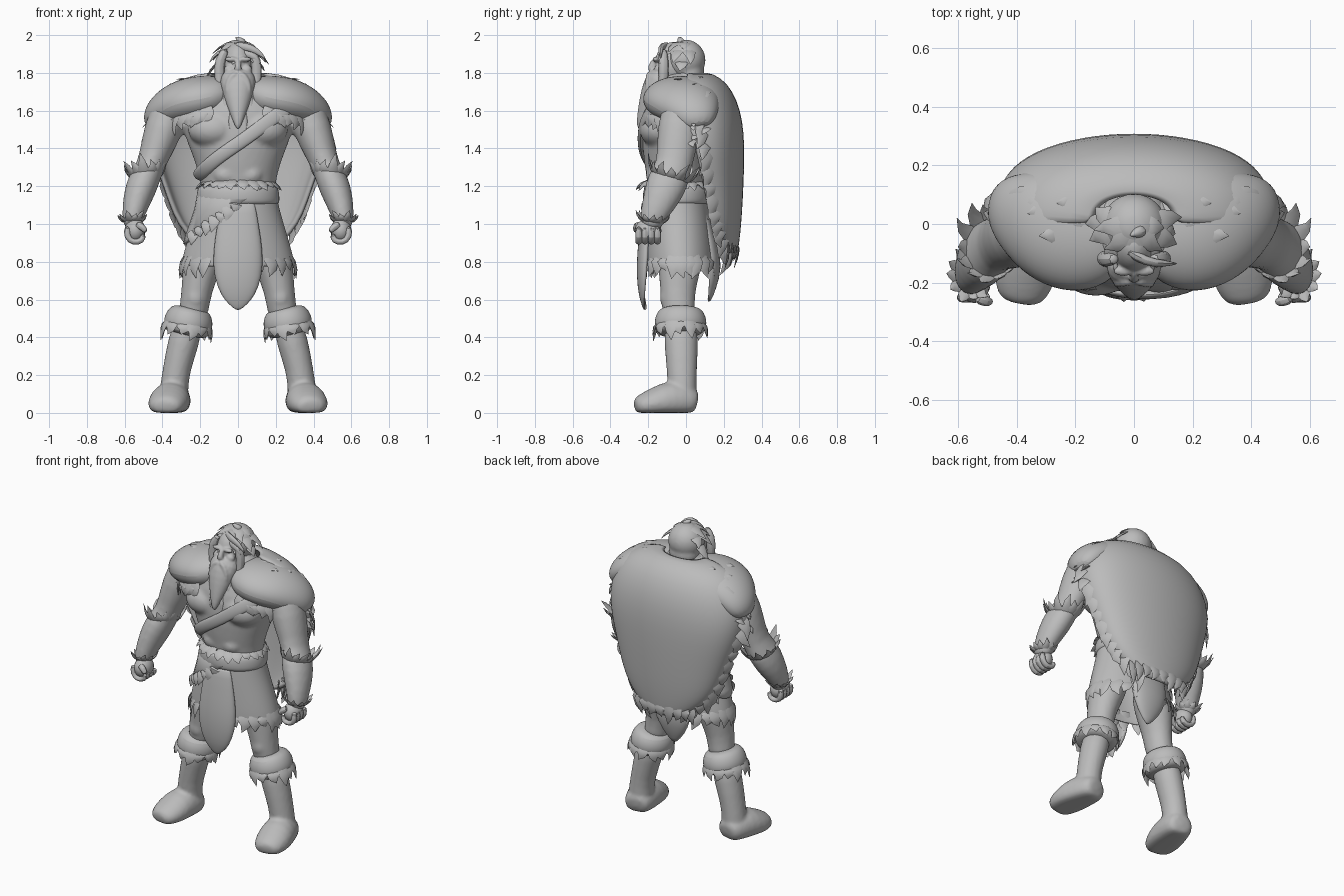
import bpy, bmesh, random
from math import sin, cos, pi
from mathutils import Vector, Matrix

random.seed(4)
cube = bpy.data.objects.get("Cube")
if cube:
    bpy.data.objects.remove(cube)

grey = bpy.data.materials.new("clay_grey")
grey.use_nodes = True
grey.diffuse_color = (0.5, 0.5, 0.5, 1)
grey.node_tree.nodes["Principled BSDF"].inputs["Base Color"].default_value = (0.5, 0.5, 0.5, 1)
parts = []


def finish(name, bm, mirror=False, smooth=0, thick=0, blend=0):
    """Turn a bmesh into an object with the shared material and modifiers."""
    bmesh.ops.recalc_face_normals(bm, faces=bm.faces)
    mesh = bpy.data.meshes.new(name)
    bm.to_mesh(mesh)
    bm.free()
    mesh.materials.append(grey)
    ob = bpy.data.objects.new(name, mesh)
    bpy.context.scene.collection.objects.link(ob)
    if thick:
        ob.modifiers.new("Thickness", "SOLIDIFY").thickness = thick
    if smooth:
        sub = ob.modifiers.new("Smooth", "SUBSURF")
        sub.levels = sub.render_levels = smooth
    if blend:
        mesh_mod = ob.modifiers.new("Blend", "REMESH")
        mesh_mod.voxel_size = blend
        mesh_mod.use_smooth_shade = True
        ob.modifiers.new("Soften", "SMOOTH").iterations = 4
    if mirror:
        ob.modifiers.new("Mirror", "MIRROR")
    parts.append(ob)
    return ob


def add_tube(bm, path, sides=12, cap=True, ref=(0, 1, 0), floor=False):
    """Loft elliptical rings (x, y, z, radius_a, radius_b) along a path."""
    rings = []
    for i, (x, y, z, ra, rb) in enumerate(path):
        t = Vector(path[min(i + 1, len(path) - 1)][:3]) - Vector(path[max(i - 1, 0)][:3])
        a = Vector(ref).cross(t).normalized()
        b = t.cross(a).normalized()
        ring = []
        for k in range(sides):
            w = 2 * pi * k / sides
            p = Vector((x, y, z)) + a * ra * cos(w) + b * rb * sin(w)
            if floor:
                p.z = max(p.z, 0)
            ring.append(bm.verts.new(p))
        rings.append(ring)
    for r, q in zip(rings, rings[1:]):
        for k in range(sides):
            n = (k + 1) % sides
            bm.faces.new((r[k], r[n], q[n], q[k]))
    if cap:
        bm.faces.new(rings[0])
        bm.faces.new(rings[-1])


def add_pair(bm, path, **kw):
    for s in (1, -1):
        add_tube(bm, [(s * p[0], *p[1:]) for p in path], **kw)


def add_balls(bm, centre, radii):
    """Ellipsoid, doubled across the middle when it is off-centre."""
    for s in ((1, -1) if centre[0] else (1,)):
        m = Matrix.Translation((s * centre[0], *centre[1:])) @ Matrix.Diagonal((*radii, 1))
        bmesh.ops.create_uvsphere(bm, u_segments=16, v_segments=10, radius=1, matrix=m)


def tube(name, path, mirror=False, smooth=2, thick=0, **kw):
    bm = bmesh.new()
    add_tube(bm, path, **kw)
    return finish(name, bm, mirror, smooth, thick)


def fur(name, tufts, size=0.03, length=0.06, mirror=False):
    """Flat, pointed locks given as (root, direction, surface normal)."""
    bm = bmesh.new()
    for root, d, normal in tufts:
        root, d, normal = Vector(root), Vector(d).normalized(), Vector(normal).normalized()
        n = length * random.uniform(0.6, 1.25)
        tip = root + d * n - normal * n * 0.1
        tip += d.cross(normal) * random.uniform(-0.3, 0.3) * n
        add_tube(bm, [(*(root - d * n * 0.5 - normal * 0.014), size * 0.6, 0.004), (*root, size, 0.007),
                      (*(root + d * n * 0.5), size * 0.6, 0.006), (*tip, 0.001, 0.001)], sides=6, ref=normal)
    return finish(name, bm, mirror)


def fur_ring(name, ring, count, axis, flare=0.6, **kw):
    """Locks around an elliptical ring, pointing along the axis and outwards."""
    axis = Vector(axis).normalized()
    a = Vector((0, 1, 0)).cross(axis).normalized()
    b = axis.cross(a)
    tufts = []
    for k in range(count):
        w = 2 * pi * (k + random.uniform(-0.2, 0.2)) / count
        out = a * cos(w) + b * sin(w)
        p = Vector(ring[:3]) + a * cos(w) * ring[3] + b * sin(w) * ring[4]
        tufts.append((p, axis + out * flare, out))
    fur(name, tufts, **kw)


def sheet_point(row, t):
    z, w, edge, mid = row
    return Vector((w * sin(t * pi / 2), edge + (mid - edge) * cos(t * pi / 2) ** 0.75, z))


def sheet(name, rows, thick, columns=16):
    """Curved hanging cloth from rows of (z, half_width, edge_y, middle_y)."""
    bm = bmesh.new()
    grid = [[bm.verts.new(sheet_point(r, 2 * c / columns - 1)) for c in range(columns + 1)] for r in rows]
    for r, q in zip(grid, grid[1:]):
        for c in range(columns):
            bm.faces.new((r[c], r[c + 1], q[c + 1], q[c]))
    return finish(name, bm, smooth=1, thick=thick)


# Body: torso, muscles, arms and thighs blended into one skin
bm = bmesh.new()
add_tube(bm, [(0, -.05, 1.0, .19, .13), (0, -.05, 1.2, .195, .15), (0, -.055, 1.32, .225, .17),
              (0, -.05, 1.45, .28, .19), (0, -.03, 1.58, .32, .2), (0, -.02, 1.7, .23, .16),
              (0, -.03, 1.82, .08, .09)], sides=20)
add_balls(bm, (.13, -.135, 1.5), (.14, .115, .1))
for z in (1.26, 1.35):
    add_balls(bm, (.065, -.17, z), (.065, .045, .05))
add_pair(bm, [(.33, 0, 1.66, .09, .1), (.375, -.03, 1.56, .11, .12), (.42, -.045, 1.43, .098, .115),
              (.465, -.065, 1.3, .072, .095), (.5, -.095, 1.23, .09, .118), (.535, -.135, 1.13, .08, .1),
              (.56, -.18, 1.03, .058, .07), (.56, -.19, .97, .045, .055)])
add_pair(bm, [(.13, -.03, 1.0, .11, .13), (.18, -.03, .82, .115, .13), (.21, -.04, .7, .092, .105),
              (.225, -.045, .6, .08, .092), (.245, -.03, .48, .085, .09)])
add_balls(bm, (.225, -.1, .61), (.05, .04, .06))
finish("body", bm, smooth=1, blend=.013)
fur_ring("elbow_fur", (.487, -.075, 1.26, .085, .11), 13, (.1, .25, 1), .6, length=.085, mirror=True)
fur_ring("wrist_fur", (.56, -.18, 1.02, .055, .065), 11, (0, .15, 1), 1, size=.022, length=.05, mirror=True)

# Fists
bm = bmesh.new()
add_balls(bm, (.545, -.2, .965), (.055, .07, .065))
finish("palms", bm)
for i in range(4):
    y = -.25 + i * .033
    tube("finger", [(.585, y, .99, .02, .019), (.59, y, .93, .02, .02), (.555, y, .9, .02, .02),
                    (.505, y, .91, .019, .019), (.5, y, .95, .016, .016)], True, 1, sides=8)
tube("thumb", [(.54, -.25, 1.0, .022, .022), (.505, -.265, .985, .02, .02), (.485, -.265, .955, .014, .014)],
     True, 1, sides=8)

# Boots and boot fur
bm = bmesh.new()
add_pair(bm, [(.25, -.03, .52, .08, .09), (.29, -.025, .37, .088, .095), (.328, -.022, .22, .074, .082),
              (.34, -.02, .12, .08, .08), (.342, -.015, .02, .08, .078)])
add_pair(bm, [(.33, .06, .05, .065, .06), (.335, .025, .06, .092, .09), (.355, -.08, .07, .11, .115),
              (.372, -.17, .05, .115, .085), (.384, -.25, .035, .09, .06), (.388, -.272, .03, .05, .035)],
         ref=(0, 0, 1), floor=True)
finish("boots", bm, smooth=1, blend=.011)
tube("boot_cuff", [(.25, -.03, .56, .08, .09), (.255, -.03, .54, .118, .128), (.262, -.03, .48, .14, .148),
                   (.272, -.025, .43, .125, .135), (.277, -.025, .41, .09, .1)], True)
fur_ring("boot_fur", (.27, -.03, .455, .128, .137), 14, (.12, 0, -1), .2, size=.04, length=.07, mirror=True)

# Skirt, hip wrap, belt and hanging cloths
skirt = [(0, -.05, 1.2, .2, .16), (0, -.05, 1.08, .22, .17), (0, -.04, .94, .265, .18),
         (0, -.03, .78, .31, .19)]
tube("skirt", skirt, thick=.015, cap=False, sides=20)
fur_ring("skirt_fur", (0, -.03, .8, .3, .185), 26, (0, 0, -1), .2, size=.045, length=.075)
bm = bmesh.new()
add_tube(bm, [(x, y, z, a * 1.05, b * 1.07) for x, y, z, a, b in skirt], sides=32, cap=False)
bmesh.ops.bisect_plane(bm, geom=bm.verts[:] + bm.edges[:] + bm.faces[:], plane_co=(0, 0, 1.1),
                       plane_no=(.7, 0, -1), clear_outer=True)
finish("hip_wrap", bm, thick=.015)
edge = []
for side in (-1, 1):
    for i in range(7):
        x = -.24 + i * .038
        y = -.045 + side * .185 * max(0, 1 - (x / .275) ** 2) ** .5
        edge.append(((x, y, 1.11 + .7 * x), (-.2, side * .15, -1), (x * 2, side, 0)))
fur("hip_wrap_fur", edge, size=.035, length=.06)
tube("belt", [(0, -.05, 1.09, .212, .165), (0, -.05, 1.12, .225, .182), (0, -.05, 1.18, .22, .18),
              (0, -.05, 1.22, .2, .16)], sides=20)
fur_ring("belt_fur", (0, -.06, 1.215, .195, .175), 22, (0, 0, -1), 1.1, size=.036, length=.05)
sheet("front_cloth", [(1.12, .09, -.2, -.225), (1.0, .11, -.2, -.24), (.85, .135, -.2, -.26),
                      (.72, .13, -.21, -.262), (.62, .09, -.22, -.25), (.575, .05, -.22, -.235),
                      (.54, .008, -.22, -.225)], .022)
sheet("back_cloth", [(1.1, .1, .08, .11), (.9, .14, .11, .175), (.76, .13, .13, .19), (.66, .08, .12, .16),
                     (.58, .01, .12, .13)], .025)

# Strap across the chest
tube("chest_strap", [(.3, -.15, 1.64, .04, .012), (.18, -.235, 1.56, .04, .012), (.04, -.245, 1.45, .04, .018),
                     (-.1, -.23, 1.36, .04, .018), (-.19, -.165, 1.28, .04, .018), (-.22, -.06, 1.24, .04, .018)],
     sides=8)

# Fur cape
cape = [(1.81, .13, .0, .1), (1.775, .31, 0, .19), (1.7, .41, -.01, .25), (1.6, .465, .0, .29),
        (1.48, .48, .03, .308), (1.35, .455, .06, .31), (1.2, .4, .09, .305), (1.05, .35, .12, .297),
        (.95, .29, .15, .288), (.87, .2, .19, .278), (.81, .09, .23, .266)]
sheet("cape", cape, .03)
hem = []
for i in range(4, len(cape) - 1):
    for f in (0, .5):
        row = [p + (q - p) * f for p, q in zip(cape[i], cape[i + 1])]
        for side in (-1, 1):
            p = sheet_point(row, side * .93)
            hem.append((p, Vector((side * (.5 if i < 5 else -.2), -.1, -1)), (side, .5, 0)))
hem += [(sheet_point(cape[-2], t / 5), (0, -.1, -1), (0, 1, 0)) for t in range(-4, 5)]
fur("cape_hem_fur", hem, size=.04, length=.09)

# Shoulder mantle
tube("shoulder_mantle", [(.03, -.03, 1.72, .07, .12), (.12, -.035, 1.675, .12, .2), (.21, -.025, 1.66, .13, .22),
                         (.3, .0, 1.645, .125, .2), (.38, .035, 1.61, .108, .16), (.44, .06, 1.56, .08, .115),
                         (.47, .07, 1.51, .035, .06)], True)
rim = []
for i in range(10):
    f = i / 9
    out = Vector((.2 + f, f - 1, 0))
    rim.append(((.17 + .3 * f, -.215 + .27 * f ** 2, 1.59 - .06 * f), out * .15 - Vector((0, 0, 1)), out))
fur("mantle_rim_fur", rim, size=.045, length=.085, mirror=True)
fur("mantle_side_fur", [((.35 + .12 * (i / 9) ** .6, .06 + .04 * sin(i * 2), 1.73 - i * .032), (.9, -.05, -.6),
                         (.7, 0, .9)) for i in range(10)], size=.034, length=.08, mirror=True)
fur("mantle_top_fur", [((x, y, 1.775 - max(0, x - .25) * .5), (.9, .1, .1), (.1, 0, 1))
                       for x, y in ((.16, .0), (.22, .07), (.27, -.04), (.32, .04))], length=.06, mirror=True)

# Head, face and beard blended into one skin
bm = bmesh.new()
add_balls(bm, (0, -.07, 1.84), (.084, .1, .125))
add_balls(bm, (.035, -.16, 1.872), (.038, .018, .014))
add_balls(bm, (.045, -.145, 1.818), (.03, .025, .025))
add_tube(bm, [(0, -.16, 1.875, .013, .015), (0, -.178, 1.845, .016, .018), (0, -.19, 1.82, .022, .022),
              (0, -.165, 1.805, .014, .01)])
add_tube(bm, [(0, -.11, 1.81, .08, .065), (0, -.14, 1.76, .105, .08), (0, -.175, 1.69, .085, .07),
              (0, -.21, 1.61, .055, .048), (0, -.24, 1.54, .026, .024), (0, -.25, 1.5, .008, .008)])
add_pair(bm, [(.0, -.19, 1.8, .016, .018), (.035, -.195, 1.785, .02, .02), (.062, -.2, 1.73, .014, .018),
              (.06, -.21, 1.68, .004, .004)])
finish("head_and_beard", bm, smooth=1, blend=.006)
fur("beard_locks", [((.08 - i * .016, -.17 - i * .016, 1.72 - i * .045), (.2, -.2, -1), (.6, -1, 0))
                    for i in range(4)], size=.022, length=.08, mirror=True)

# Hair cap with swept locks at the front and sides
bm = bmesh.new()
add_balls(bm, (0, -.005, 1.868), (.115, .113, .11))
add_balls(bm, (0, .02, 1.8), (.098, .08, .09))
finish("hair", bm, smooth=1, blend=.01)
crown = []
for ring, (z, r, n) in enumerate([(1.955, .06, 8), (1.91, .104, 10), (1.85, .113, 10), (1.78, .1, 9)]):
    for i in range(n):
        w = 2 * pi * (i + ring * .4) / n
        if (ring > 1 and sin(w) < -.45) or (ring < 3 and sin(w) > .4):
            continue
        out = Vector((cos(w), sin(w), 0))
        down = Vector((0, 0, -.4 - ring * .2))
        crown.append((out * r + Vector((0, -.01, z)), out * .7 + down, out + Vector((0, 0, .9 - ring * .3))))
fur("hair_locks", crown, size=.036, length=.08)
for s in (-1, 1):
    tube("side_lock", [(s * .06, -.12, 1.93, .02, .02), (s * .098, -.12, 1.87, .032, .03),
                       (s * .102, -.115, 1.78, .03, .03), (s * .088, -.135, 1.69, .018, .018),
                       (s * .1, -.16, 1.63, .002, .002)], smooth=1, sides=8)
for h in (0, .035):
    tube("fringe", [(-.03, -.085, 1.945 - h, .022, .02), (.04, -.13, 1.94 - h, .024, .018),
                    (.1, -.135, 1.92 - h, .02, .014), (.15 - h, -.135, 1.87 - h, .002, .002)], smooth=1, sides=8)
tube("top_tuft", [(.03, -.02, 1.95, .03, .03), (.01, -.03, 1.975, .02, .02), (-.015, -.04, 1.99, .002, .002)],
     smooth=1, sides=8)

# Smooth shading with sharp creases kept
bpy.ops.object.select_all(action="DESELECT")
for ob in parts:
    ob.select_set(True)
bpy.context.view_layer.objects.active = parts[0]
bpy.ops.object.shade_smooth_by_angle(angle=.7)
